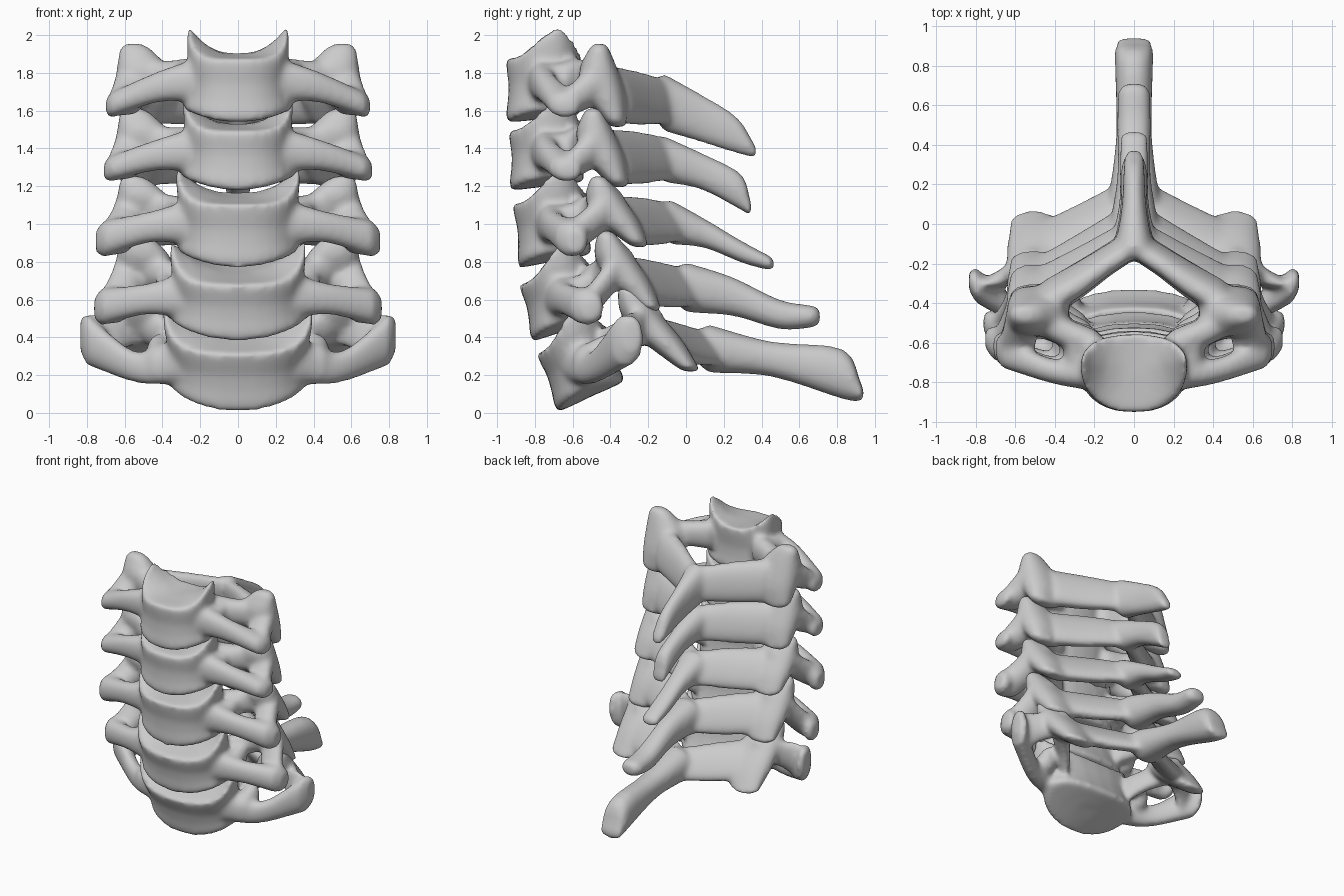
import bpy, bmesh
from math import cos, sin, pi, radians
from mathutils import Vector

if "Cube" in bpy.data.objects:
    bpy.data.objects.remove(bpy.data.objects["Cube"])

X, Y, Z = Vector((1, 0, 0)), Vector((0, 1, 0)), Vector((0, 0, 1))
SIDES = 24
DEPTH = 0.40

# body: front-bottom y, z, tilt, height, half width bottom, top
# joint: upper y, z, lower y, z     tip: transverse tip x, y, z, half height
# spine: four stations of y, top z, bottom z
LEVELS = [
    dict(body=(-.955, 1.535, 0, .34, .29, .27), joint=(-.46, 1.93, -.37, 1.54), tip=(.67, -.64, 1.63, .06),
         spine=[(-.12, 1.79, 1.50), (.08, 1.68, 1.44), (.27, 1.56, 1.38), (.36, 1.42, 1.36)]),
    dict(body=(-.935, 1.175, 1, .32, .30, .29), joint=(-.49, 1.59, -.36, 1.22), tip=(.68, -.63, 1.29, .06),
         spine=[(-.12, 1.46, 1.23), (.08, 1.37, 1.19), (.29, 1.26, 1.08), (.34, 1.12, 1.05)]),
    dict(body=(-.89, .765, 5, .34, .32, .33), joint=(-.46, 1.23, -.26, .90), tip=(.71, -.60, .92, .09),
         spine=[(-.08, 1.12, .90), (.10, 1.02, .88), (.30, .90, .80), (.45, .82, .76)]),
    dict(body=(-.82, .375, 12, .31, .36, .36), joint=(-.42, .94, -.19, .56), tip=(.72, -.52, .56, .09),
         spine=[(0, .79, .54), (.25, .71, .52), (.50, .59, .45), (.68, .56, .46)]),
    dict(body=(-.685, 0, 19, .33, .36, .40), joint=(-.31, .65, .01, .24), tip=(.80, -.31, .39, .13),
         spine=[(.12, .46, .22), (.45, .37, .20), (.83, .33, .08), (.93, .14, .07)]),
]


def power(v, e):
    return abs(v) ** e * (1 if v >= 0 else -1)


def lerp(a, b, t):
    return a + (b - a) * t


def skin(bm, rings):
    """Join rings of points into a closed solid."""
    loops = [[bm.verts.new(p) for p in r] for r in rings]
    faces = []
    for a, b in zip(loops, loops[1:]):
        for i in range(SIDES):
            j = (i + 1) % SIDES
            faces.append(bm.faces.new((a[i], a[j], b[j], b[i])))
    faces += [bm.faces.new(loops[0]), bm.faces.new(loops[-1])]
    bmesh.ops.recalc_face_normals(bm, faces=faces)


def smooth_path(pts, n=4):
    """Curve through all points, including their sizes."""
    v = [Vector(p) for p in pts]
    v = [v[0] * 2 - v[1]] + v + [v[-1] * 2 - v[-2]]
    out = []
    for a, b, c, d in zip(v, v[1:], v[2:], v[3:]):
        for k in range(n):
            t = k / n
            out.append(.5 * (2 * b + (c - a) * t + (2 * a - 5 * b + 4 * c - d) * t * t
                             + (3 * b - a - 3 * c + d) * t ** 3))
    return out + [v[-2]]


def limb(bm, pts, ax, bx):
    """Rounded limb through points (x, y, z, half size on ax, half size on bx)."""
    def end(p, q):
        t = (Vector(p[:3]) - Vector(q[:3])).normalized()
        return (*(Vector(p[:3]) + t * .6 * min(p[3], p[4])), p[3] * .5, p[4] * .6)
    pts = smooth_path(pts)
    pts = [end(pts[0], pts[1])] + pts + [end(pts[-1], pts[-2])]
    skin(bm, [[Vector(p[:3]) + ax * (p[3] + .008) * power(cos(2 * pi * k / SIDES), .88)
               + bx * (p[4] + .008) * power(sin(2 * pi * k / SIDES), .88) for k in range(SIDES)] for p in pts])


def make_vertebra(i, body, joint, tip, spine):
    bm = bmesh.new()
    y0, z0, tilt, h, wb, wt = body
    t = radians(tilt)

    def local(x, v, w):
        return Vector((x, y0 + v * cos(t) - w * sin(t), z0 + v * sin(t) + w * cos(t)))

    # body: waisted block with raised rear side lips and a drooping front lip
    def ring(f, scale):
        pts = []
        for k in range(SIDES):
            a = 2 * pi * k / SIDES
            c, s = power(cos(a), .85) * scale, power(sin(a), .85) * scale
            back = (s + 1) / 2
            top = .19 * abs(c) ** 2.5 * min(1, 1.5 * back) ** 1.5 + .03 * back
            low = .05 * c * c + .04 * back
            w = f * h + top * f ** 3 + low * (1 - f) ** 3
            pts.append(local(lerp(wb, wt, f) * c * (1 + .12 * s), DEPTH / 2 * (1 + s), w))
        return pts
    skin(bm, [ring(f, s) for f, s in [(0, .3), (0, .65), (0, .96), (.12, 1), (.35, .94), (.6, .92),
                                      (.85, .98), (1, 1), (1, .8), (1, .55), (1, .25)]])

    # spinous process
    widths = (.09 + .008 * i, .055 + .007 * i, .045 + .011 * i, .04 + .011 * i)
    limb(bm, [(0, y, (a + b) / 2, w, (a - b) / 2) for (y, a, b), w in zip(spine, widths)], X, Z)

    uy, uz, ly, lz = joint
    slope = Vector((0, uy - ly, uz - lz)).normalized()
    my, mz = lerp(uy, ly, .5), lerp(uz, lz, .5)
    sy, sz = spine[0][0], (spine[0][1] + spine[0][2]) / 2
    tx, ty, tz, tb = tip
    py, pz = lerp(uy, ly, .4) - .03, lerp(uz, lz, .42)
    for s in (1, -1):
        # articular pillar
        limb(bm, [(s * .545, uy, uz, .075, .045),
                  (s * .50, lerp(uy, ly, .3) - .03, lerp(uz, lz, .3), .135, .095),
                  (s * .485, lerp(uy, ly, .65) - .025, lerp(uz, lz, .65), .15, .10),
                  (s * .51, ly, lz, .11, .05)], X, Y)
        # lamina, leaning like the pillar
        limb(bm, [(s * .46, my + .03, mz - .05, .08, .15),
                  (s * .27, lerp(my, sy, .48), lerp(mz, sz, .5) - .02, .075, .145),
                  (s * .12, lerp(my, sy, .82), lerp(mz, sz, .85), .065, .13),
                  (0, sy + .02, sz, .06, .12)], Y, slope)
        # pedicle
        p = local(s * wt * .7, DEPTH * .85, h * .72)
        q = local(s * wt * .8, DEPTH * .5, h * .66)
        limb(bm, [(*p, .07, .10), (s * .38, lerp(p.y, py, .5), lerp(p.z, pz, .5), .07, .085),
                  (s * .50, py, pz, .09, .10)], Y, Z)
        # root between pedicle and front bar
        limb(bm, [(s * (wt + .02), q.y, q.z - .01, .055, .08),
                  (s * (wt + .02), p.y + .02, p.z, .055, .08)], X, Z)
        # transverse process: front bar, then outer bar back to the pillar
        limb(bm, [(*q, .08, .11),
                  (s * lerp(abs(q.x), tx, .45), lerp(q.y, ty, .5) - .045, lerp(q.z, tz, .25) - .06 * (i // 4),
                   .055, .075),
                  (s * tx, ty, tz, .08, tb)], Y, Z)
        limb(bm, [(s * .54, py, pz, .10, .11),
                  (s * lerp(.55, tx - .07, .5), lerp(py, ty, .5), lerp(pz, tz, .5), .085, .095),
                  (s * (tx - .07), ty, tz + .01, .09, tb)], X, Z)

    name = f"neck_vertebra_{i + 1}"
    mesh = bpy.data.meshes.new(name)
    bm.to_mesh(mesh)
    bm.free()
    ob = bpy.data.objects.new(name, mesh)
    bpy.context.collection.objects.link(ob)
    # fuse the parts into one smooth bone
    m = ob.modifiers.new("fuse", 'REMESH')
    m.mode = 'VOXEL'
    m.voxel_size = .016
    m.use_smooth_shade = True
    m = ob.modifiers.new("soften", 'SMOOTH')
    m.factor = .5
    m.iterations = 16


for i, level in enumerate(LEVELS):
    make_vertebra(i, **level)
